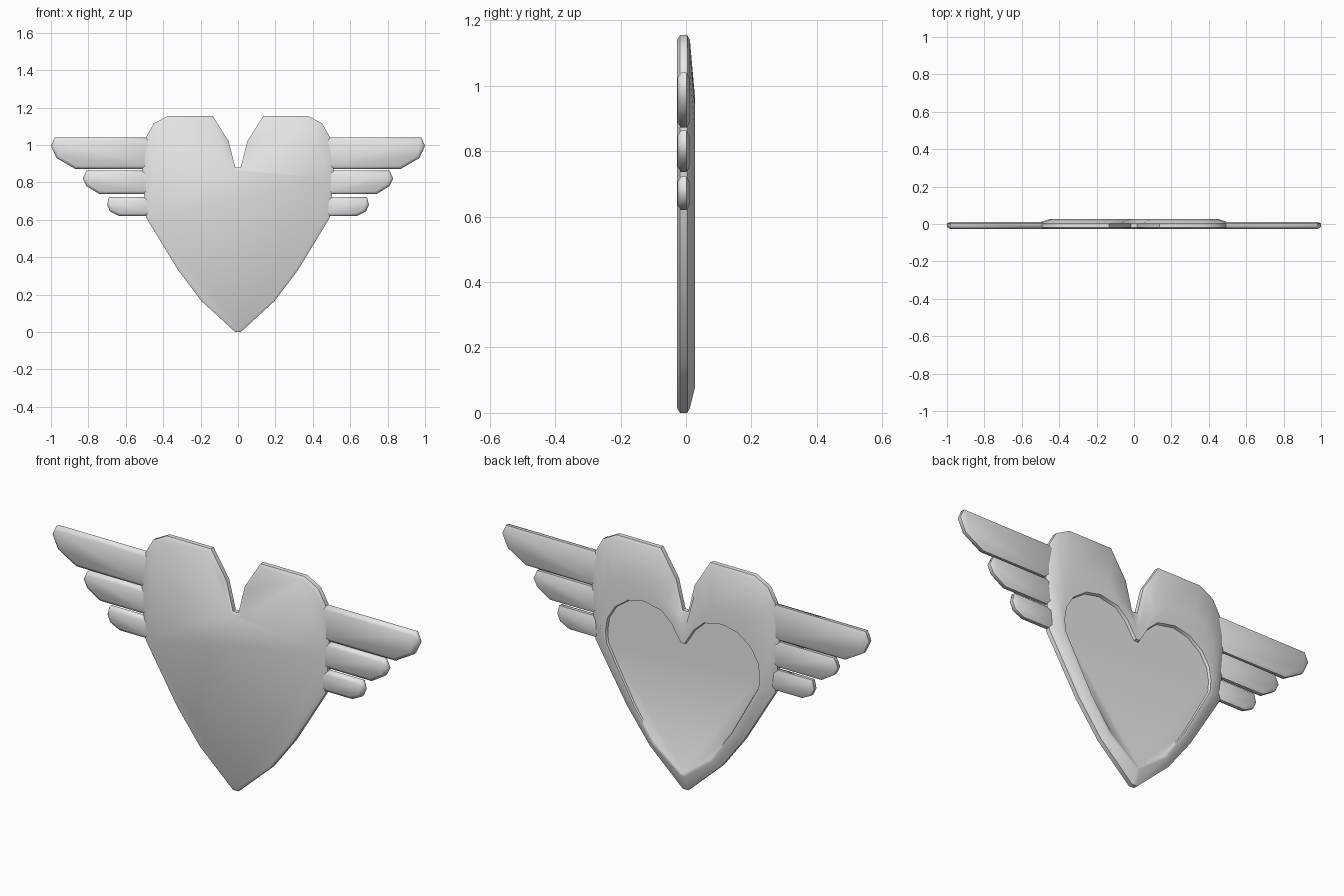
import bpy, bmesh, math
from mathutils import Vector

if "Cube" in bpy.data.objects:
    bpy.data.objects.remove(bpy.data.objects["Cube"])

grey = bpy.data.materials.new("plain grey")
grey.diffuse_color = (0.8, 0.8, 0.8, 1)
grey.use_nodes = True
grey.node_tree.nodes["Principled BSDF"].inputs["Base Color"].default_value = grey.diffuse_color


def finish(bm, name, angle):
    bmesh.ops.recalc_face_normals(bm, faces=bm.faces)
    me = bpy.data.meshes.new(name)
    bm.to_mesh(me)
    bm.free()
    ob = bpy.data.objects.new(name, me)
    bpy.context.collection.objects.link(ob)
    me.materials.append(grey)
    bpy.ops.object.select_all(action='DESELECT')
    ob.select_set(True)
    bpy.context.view_layer.objects.active = ob
    bpy.ops.object.shade_smooth_by_angle(angle=math.radians(angle))
    return ob


def mirrored(half):
    return half + [(-x, z) for x, z in reversed(half)]


def inset(pts, d):
    """Move a clockwise outline inwards by d."""
    out = []
    for i, p in enumerate(pts):
        p = Vector(p)
        a = (p - Vector(pts[i - 1])).normalized()
        b = (Vector(pts[(i + 1) % len(pts)]) - p).normalized()
        na, nb = Vector((a.y, -a.x)), Vector((b.y, -b.x))
        m = (na + nb).normalized()
        out.append(tuple(p + m * (d / max(m.dot(na), 0.6))))
    return out


def skin(name, loops, angle=50):
    """Bridge matching outlines (points, y function) and cap both ends."""
    bm = bmesh.new()
    rings = [[bm.verts.new((x, y(z), z)) for x, z in pts] for pts, y in loops]
    n = len(rings[0])
    for r, s in zip(rings, rings[1:]):
        for i in range(n):
            j = (i + 1) % n
            bm.faces.new((r[i], r[j], s[j], s[i]))
    bm.faces.new(rings[0])
    bm.faces.new(rings[-1])
    return finish(bm, name, angle)


def at(y):
    return lambda z: y


# heart body: chamfered slab, raised ridge on the back, sunken inner heart
outer = mirrored([(.015, .88), (.05, 1.02), (.135, 1.155), (.375, 1.155),
                  (.45, 1.115), (.49, 1.045), (.51, .94), (.51, .82),
                  (.49, .61), (.32, .33), (.195, .165), (.015, 0)])
ridge = mirrored([(.012, .80), (.09, .90), (.16, .96), (.32, .97),
                  (.39, .94), (.43, .86), (.45, .77), (.45, .70),
                  (.43, .61), (.275, .34), (.165, .19), (.01, .075)])
inner = mirrored([(.01, .73), (.06, .81), (.115, .86), (.215, .88),
                  (.298, .862), (.37, .81), (.41, .744), (.42, .68),
                  (.415, .62), (.265, .35), (.155, .20), (.008, .085)])
face = inset(outer, .015)
skin("heart_body", [
    (face, at(-.028)),
    (outer, at(-.018)),
    (outer, at(.004)),
    (face, at(.012)),
    (ridge, lambda z: .027),
    (inner, lambda z: .027),
    (inset(inner, .004), lambda z: .026 - .016 * z),
])

# three feathers on each side, longest at the top
feathers = {
    "upper": [(.46, 1.04), (.98, 1.04), (1.0, .995), (.97, .93), (.87, .872), (.46, .872)],
    "middle": [(.46, .863), (.81, .863), (.83, .82), (.81, .78), (.74, .737), (.46, .737)],
    "lower": [(.46, .722), (.69, .722), (.70, .68), (.685, .645), (.635, .62), (.46, .62)],
}
for name, pts in feathers.items():
    for side, s in (("right", 1), ("left", -1)):
        small = inset(pts, .016)
        loops = [(small, -.026), (pts, -.016), (pts, .002), (small, .011)]
        skin(f"{name}_feather_{side}",
             [([(s * x, z) for x, z in p], at(y)) for p, y in loops], 60)
